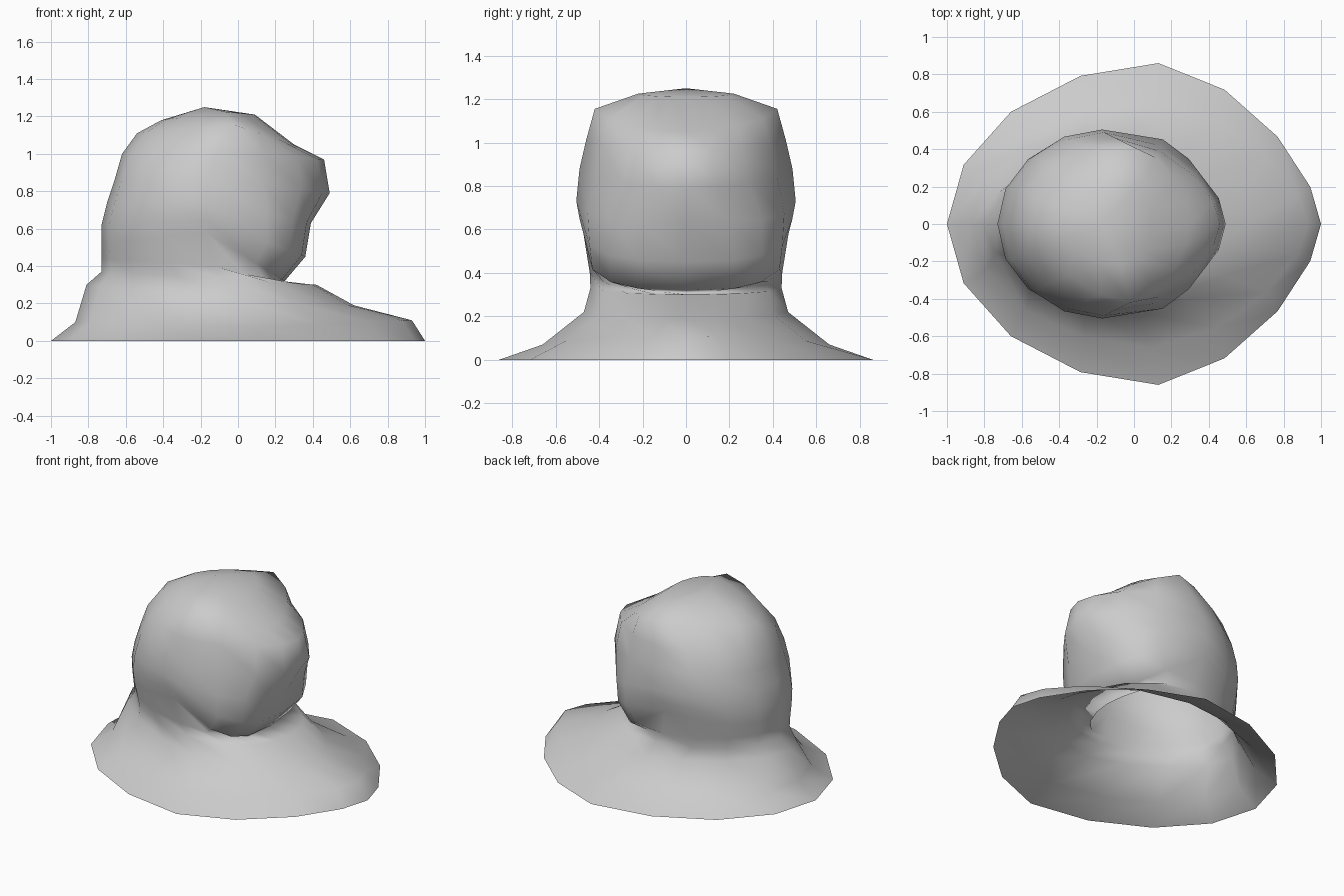
import bpy
import bmesh
from math import asin, cos, sin, pi

cube = bpy.data.objects.get("Cube")
if cube:
    bpy.data.objects.remove(cube, do_unlink=True)

# One plain clay colour
clay = bpy.data.materials.new("grey_clay")
clay.use_nodes = True
colour = (0.6, 0.6, 0.6, 1)
clay.diffuse_color = colour
clay.node_tree.nodes["Principled BSDF"].inputs["Base Color"].default_value = colour

# Each ring: back (x, z), side (x, z, half width), front (x, z), back and front pointedness
RINGS = [
    ((-1, 0), (.13, 0, .86), (1, 0), 1.04, 1.28),           # open rim
    ((-.87, .1), (.1, .07, .66), (.93, .11), 1.03, 1.25),   # shoulders
    ((-.81, .3), (0, .22, .47), (.62, .19), 1.15, 1.1),     # chest
    ((-.73, .37), (-.08, .33, .44), (.42, .3), 1, 1),       # collar
    ((-.73, .44), (-.13, .4, .443), (.22, .31), 1, 1.1),    # throat
    ((-.73, .52), (-.17, .58, .472), (.25, .32), 1, .65),   # jaw
    ((-.73, .62), (-.17, .65, .49), (.36, .45), 1, .7),     # chin
    ((-.7, .74), (-.17, .73, .505), (.39, .63), 1, .78),    # mouth
    ((-.66, .86), (-.16, .88, .49), (.49, .79), 1, 1.1),    # nose
    ((-.62, 1), (-.1, 1.01, .46), (.46, .97), 1.05, 1.2),   # brow
    ((-.54, 1.11), (-.02, 1.155, .42), (.3, 1.05), 1.25, 1.2),  # forehead
    ((-.41, 1.18), (-.07, 1.225, .22), (.09, 1.21), 1, 1),  # crown
]
SEGMENTS = 16


def ring_points(back, side, front, back_power, front_power):
    """Oval ring through the back, side and front points, mirrored in y."""
    points = []
    for i in range(SEGMENTS):
        a = 2 * pi * i / SEGMENTS
        c, s = -cos(a), sin(a)
        end, power = back, back_power
        if c > 0:
            # The front segments gather towards the face
            turn = pi / 2 * (asin(min(c, 1)) / (pi / 2)) ** .8
            end, power = front, front_power
            c, s = sin(turn), cos(turn) * (1 if s > 0 else -1)
        t, w = abs(c) ** power, abs(s) ** power
        points.append((side[0] + (end[0] - side[0]) * t,
                       side[2] * w * (1 if s > 0 else -1),
                       side[1] + (end[1] - side[1]) * t))
    return points


# Loft the rings from the open rim to the top of the head
bm = bmesh.new()
loops = [[bm.verts.new(p) for p in ring_points(*ring)] for ring in RINGS]
for low, high in zip(loops, loops[1:]):
    for i in range(SEGMENTS):
        j = (i + 1) % SEGMENTS
        bm.faces.new((low[i], low[j], high[j], high[i]))
apex = bm.verts.new((-.18, 0, 1.25))
for i in range(SEGMENTS):
    bm.faces.new((loops[-1][i], loops[-1][(i + 1) % SEGMENTS], apex))
bmesh.ops.recalc_face_normals(bm, faces=bm.faces)
for face in bm.faces:
    face.smooth = True

mesh = bpy.data.meshes.new("head_and_shoulders")
bm.to_mesh(mesh)
bm.free()
mesh.materials.append(clay)
bust = bpy.data.objects.new("head_and_shoulders", mesh)
bpy.context.collection.objects.link(bust)
